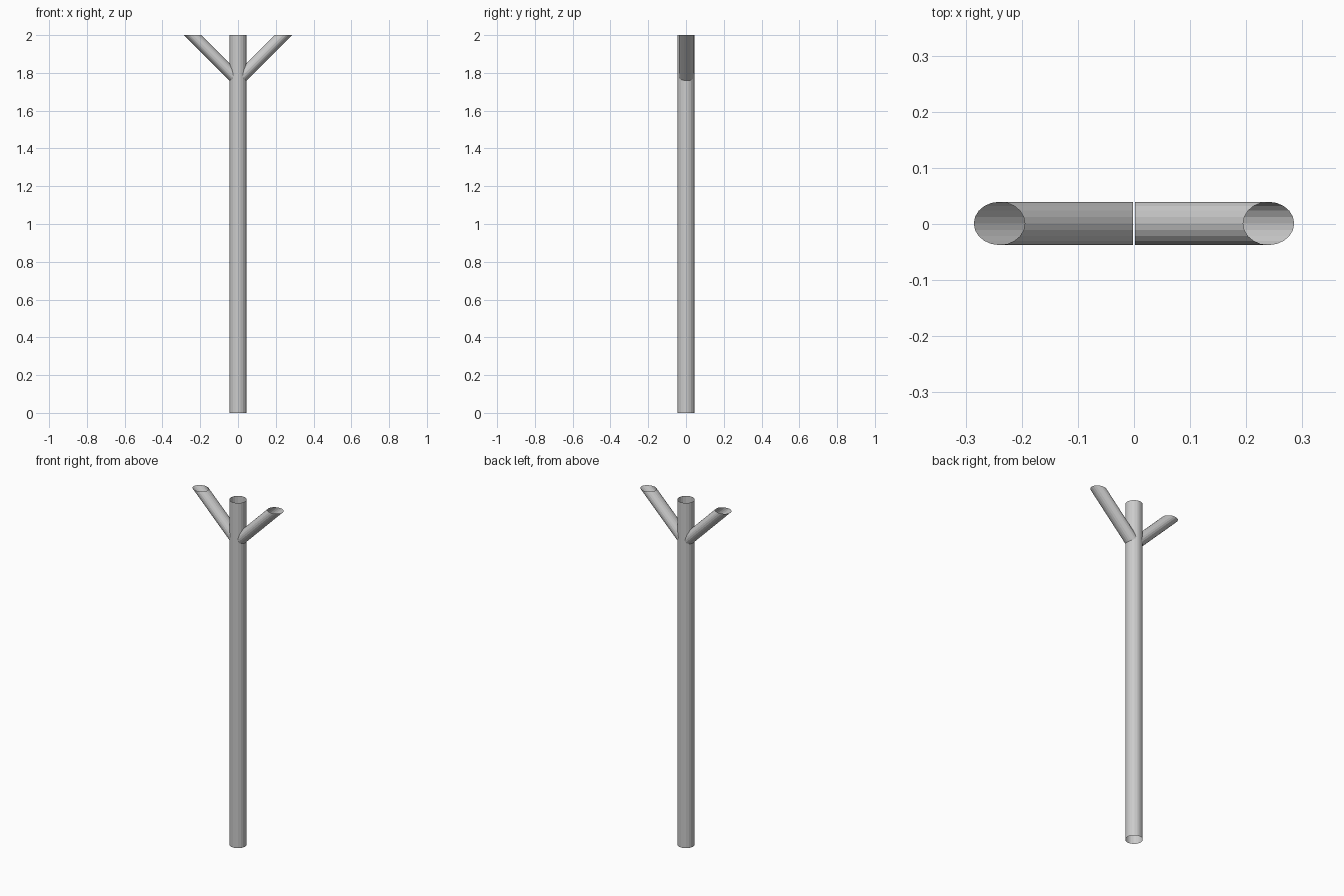
import bpy, bmesh, math

if "Cube" in bpy.data.objects:
    bpy.data.objects.remove(bpy.data.objects["Cube"])

SIDES = 20


def open_tube(name, ring_a, ring_b):
    """Uncapped tube between two rings of points."""
    bm = bmesh.new()
    a = [bm.verts.new(p) for p in ring_a]
    b = [bm.verts.new(p) for p in ring_b]
    n = len(a)
    for i in range(n):
        j = (i + 1) % n
        bm.faces.new((a[i], a[j], b[j], b[i]))
    mesh = bpy.data.meshes.new(name)
    bm.to_mesh(mesh)
    bm.free()
    obj = bpy.data.objects.new(name, mesh)
    bpy.context.collection.objects.link(obj)
    return obj


angles = [2 * math.pi * i / SIDES for i in range(SIDES)]

# upright post, open at both ends
R = 0.045
open_tube("post",
          [(R * math.cos(t), R * math.sin(t), 0) for t in angles],
          [(R * math.cos(t), R * math.sin(t), 2) for t in angles])

# slanted arms: mitred vertically at the post centre, level at the top
RX, RY, Y0 = 0.0455, 0.0385, 0.001
for side, name in ((1, "right_arm"), (-1, "left_arm")):
    order = angles if side > 0 else angles[::-1]
    low = [(side * 0.002, Y0 + RY * math.sin(t), 1.762 - RX * math.cos(t)) for t in order]
    top = [(side * (0.24 + RX * math.cos(t)), Y0 + RY * math.sin(t), 2) for t in order]
    open_tube(name, low, top)
